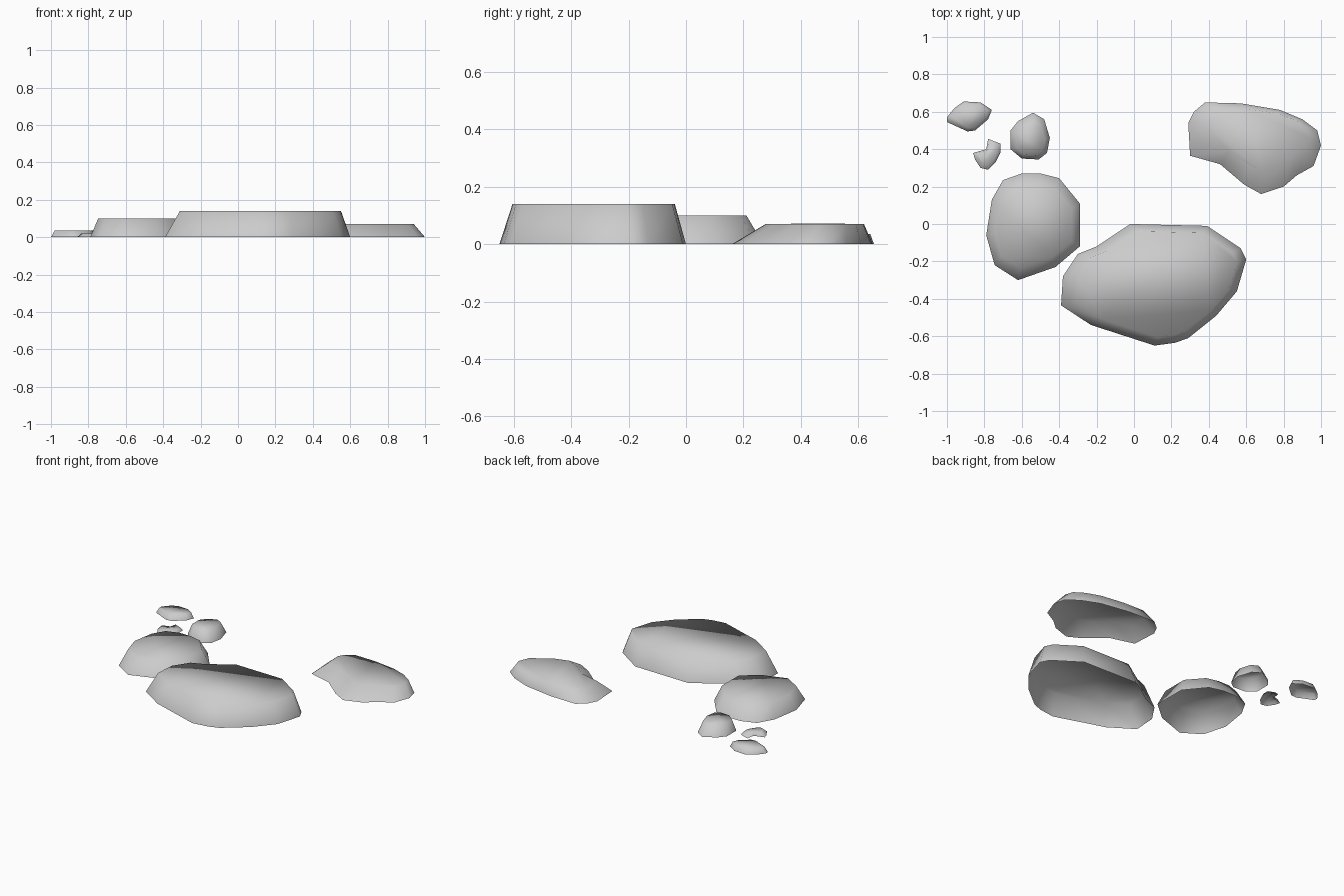
import bpy
import bmesh

default_cube = bpy.data.objects.get("Cube")
if default_cube:
    bpy.data.objects.remove(default_cube, do_unlink=True)

# One plain stone colour for every rock
stone = bpy.data.materials.new("stone_grey")
stone.use_nodes = True
colour = (0.6, 0.6, 0.6, 1.0)
stone.diffuse_color = colour
shader = next(n for n in stone.node_tree.nodes if n.type == "BSDF_PRINCIPLED")
shader.inputs["Base Color"].default_value = colour
shader.inputs["Roughness"].default_value = 0.9


def make_rock(name, height, centre, shrink, outline):
    """Flat-topped rock: ground outline (clockwise), sloping sides up to a
    smaller copy of the outline, open underneath, smooth all over."""
    bm = bmesh.new()
    ring = list(reversed(outline))
    base = [bm.verts.new((x, y, 0)) for x, y in ring]
    (cx, cy), (sx, sy) = centre, shrink
    rim = [bm.verts.new((cx + (x - cx) * sx, cy + (y - cy) * sy, height))
           for x, y in ring]
    count = len(ring)
    for i in range(count):
        j = (i + 1) % count
        bm.faces.new((base[i], base[j], rim[j], rim[i]))
    bm.faces.new(rim)
    for face in bm.faces:
        face.smooth = True
    mesh = bpy.data.meshes.new(name)
    bm.to_mesh(mesh)
    bm.free()
    mesh.materials.append(stone)
    rock = bpy.data.objects.new(name, mesh)
    bpy.context.collection.objects.link(rock)
    return rock


# Largest rock, at the front
make_rock("large_front_rock", 0.14, (0.22, -0.3), (0.87, 0.87), [
    (-.02, 0), (.39, -.01), (.57, -.13), (.6, -.19), (.55, -.36),
    (.44, -.49), (.29, -.61), (.22, -.635), (.11, -.65), (-.23, -.54),
    (-.39, -.435), (-.38, -.28), (-.3, -.16), (-.2, -.12)])

# Rounded rock beside it
make_rock("round_side_rock", 0.1, (-0.54, 0), (0.83, 0.78), [
    (-.6, .27), (-.5, .27), (-.4, .245), (-.29, .11), (-.29, -.12),
    (-.42, -.23), (-.62, -.3), (-.745, -.22), (-.79, -.06),
    (-.76, .13), (-.7, .235)])

# Wide low rock at the back
make_rock("wide_back_rock", 0.07, (0.7, 0.55), (0.8, 0.7), [
    (.38, .65), (.57, .645), (.78, .61), (.9, .56), (.98, .5), (1, .42),
    (.96, .31), (.87, .26), (.8, .2), (.68, .16), (.59, .21), (.46, .32),
    (.3, .365), (.29, .54), (.32, .6)])

# Three small stones
make_rock("small_round_stone", 0.073, (-0.55, 0.43), (0.74, 0.74), [
    (-.54, .595), (-.48, .56), (-.45, .46), (-.465, .38), (-.51, .345),
    (-.6, .35), (-.66, .4), (-.66, .5), (-.62, .55)])

make_rock("small_flat_stone", 0.035, (-0.87, 0.59), (0.85, 0.8), [
    (-1, .57), (-.96, .62), (-.91, .655), (-.82, .65), (-.76, .61),
    (-.78, .56), (-.85, .5), (-.89, .495), (-1, .545)])

make_rock("tiny_stone", 0.02, (-0.77, 0.38), (0.75, 0.75), [
    (-.86, .38), (-.79, .4), (-.78, .455), (-.715, .43), (-.715, .38),
    (-.74, .33), (-.78, .29), (-.82, .3), (-.85, .345)])
